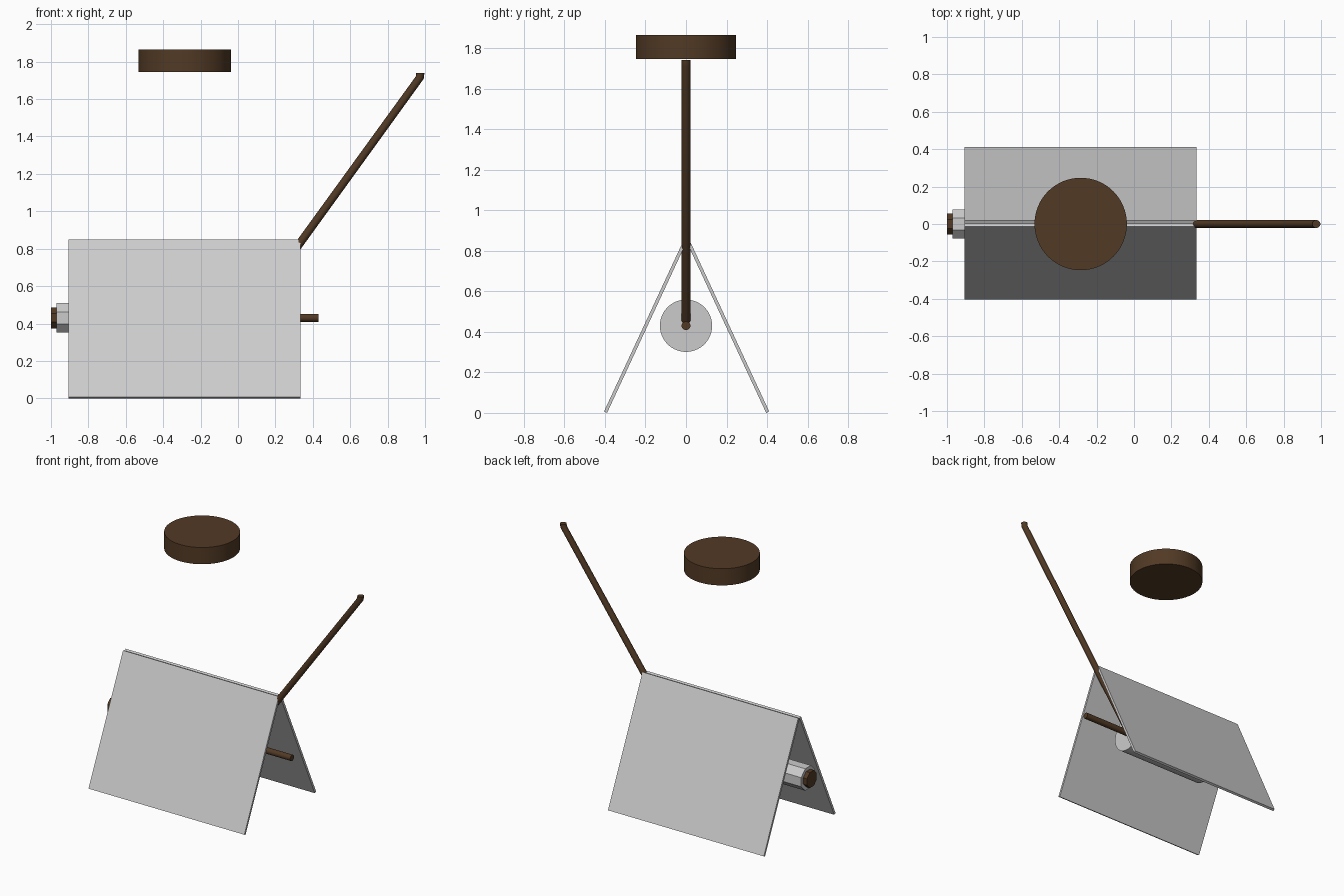
import bpy, bmesh, math
from mathutils import Vector, Matrix

old = bpy.data.objects.get("Cube")
if old:
    bpy.data.objects.remove(old, do_unlink=True)


def material(name, rgb):
    m = bpy.data.materials.new(name)
    m.use_nodes = True
    m.diffuse_color = (*rgb, 1)
    m.node_tree.nodes["Principled BSDF"].inputs["Base Color"].default_value = (*rgb, 1)
    return m


GREY = material("light grey", (0.6, 0.6, 0.6))
BROWN = material("dark brown", (0.084, 0.042, 0.018))
AXIS_Z = 0.43


def finish(name, bm, mat, smooth=False):
    bmesh.ops.recalc_face_normals(bm, faces=bm.faces)
    mesh = bpy.data.meshes.new(name)
    bm.to_mesh(mesh)
    bm.free()
    mesh.materials.append(mat)
    ob = bpy.data.objects.new(name, mesh)
    bpy.context.collection.objects.link(ob)
    if smooth:
        bpy.ops.object.select_all(action='DESELECT')
        ob.select_set(True)
        bpy.context.view_layer.objects.active = ob
        bpy.ops.object.shade_smooth_by_angle(angle=math.radians(35))
    return ob


def cylinder(name, start, end, radius, sides, mat, smooth=False, turn=0.0):
    a, b = Vector(start), Vector(end)
    bm = bmesh.new()
    bmesh.ops.create_cone(bm, cap_ends=True, segments=sides, radius1=radius,
                          radius2=radius, depth=(b - a).length)
    bm.transform(Matrix.Translation((a + b) / 2)
                 @ (b - a).to_track_quat('Z', 'Y').to_matrix().to_4x4()
                 @ Matrix.Rotation(turn, 4, 'Z'))
    return finish(name, bm, mat, smooth)


def along_x(name, x0, x1, radius, sides, mat, smooth=False):
    return cylinder(name, (x0, 0, AXIS_Z), (x1, 0, AXIS_Z), radius, sides, mat,
                    smooth, math.pi / sides)


# Two leaning cover panels that meet at the ridge
PROFILE = [(0.0155, 0.85), (0.4075, 0.007), (0.3925, 0.0), (0.0005, 0.843)]
for name, side in (("front_panel", -1), ("back_panel", 1)):
    bm = bmesh.new()
    face = bm.faces.new([bm.verts.new((-0.905, side * y + 0.003, z)) for y, z in PROFILE])
    ext = bmesh.ops.extrude_face_region(bm, geom=[face])
    bmesh.ops.translate(bm, vec=(1.238, 0, 0),
                        verts=[v for v in ext["geom"] if isinstance(v, bmesh.types.BMVert)])
    bm.faces.ensure_lookup_table()
    finish(name, bm, GREY)

# Drum, its octagonal neck, end plug and axle pin
along_x("drum", -0.62, 0.06, 0.129, 48, GREY, True)
along_x("neck", -0.97, -0.62, 0.085, 8, GREY)
along_x("end_plug", -1.0, -0.97, 0.06, 8, BROWN)
along_x("axle_pin", 0.06, 0.43, 0.022, 12, BROWN, True)

# Round disc floating above
cylinder("top_disc", (-0.285, 0, 1.745), (-0.285, 0, 1.865), 0.247, 64, BROWN, True)

# Slanted rod with a short upright tip
RINGS = [((0.06, 0.455), 0.94), ((0.972, 1.715), 0.47), ((0.975, 1.74), 0.0)]
bm = bmesh.new()
rings = []
for (x, z), tilt in RINGS:
    ring = []
    for i in range(12):
        a = math.tau * i / 12
        c = 0.022 * math.cos(a)
        ring.append(bm.verts.new((x + c * math.cos(tilt * 0.66), 0.022 * math.sin(a),
                                  z - c * math.sin(tilt * 0.66))))
    rings.append(ring)
for low, high in zip(rings, rings[1:]):
    for i in range(12):
        j = (i + 1) % 12
        bm.faces.new((low[i], low[j], high[j], high[i]))
bm.faces.new(rings[0])
bm.faces.new(rings[-1])
finish("slanted_rod", bm, BROWN, True)
